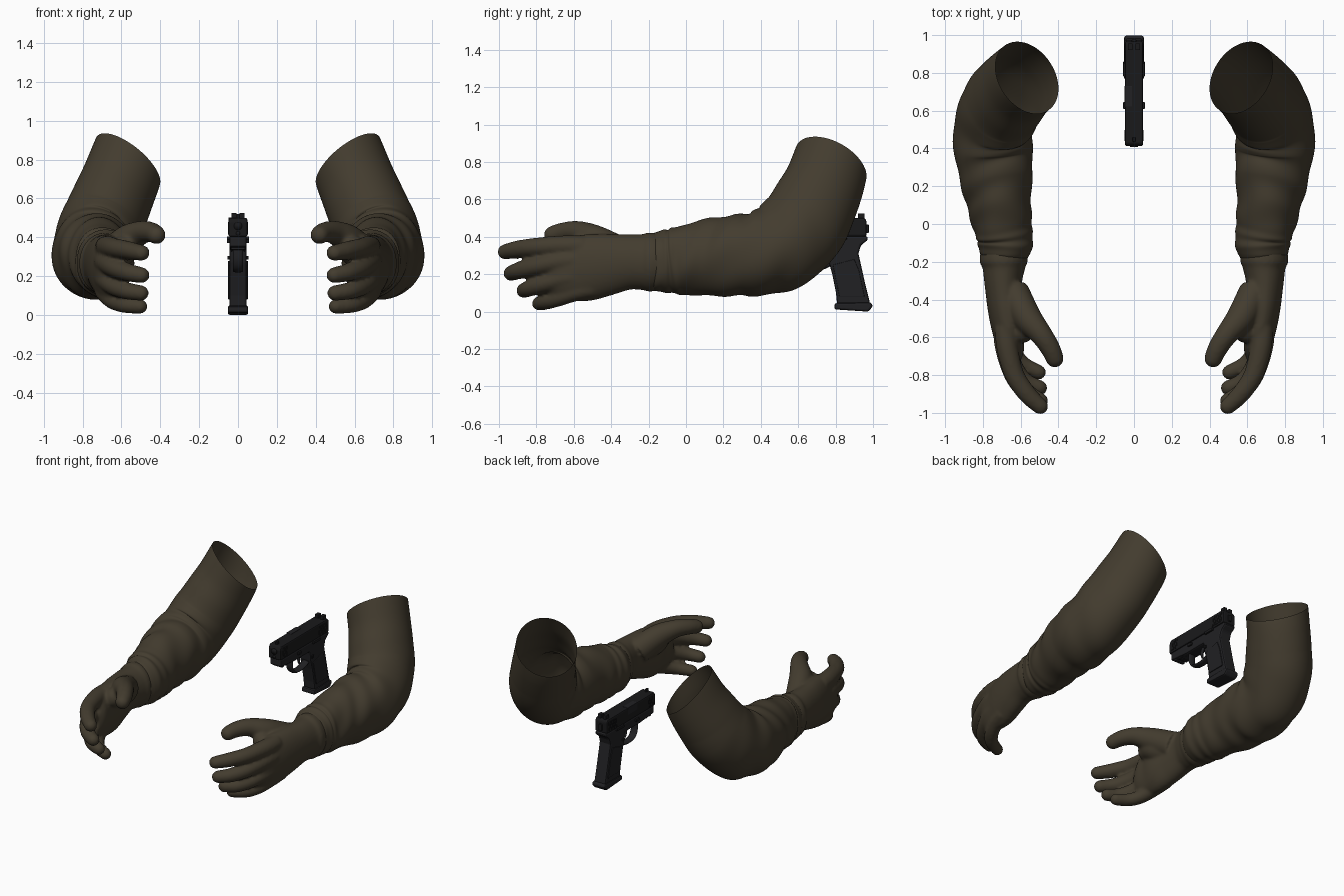
import bpy, bmesh, math
from mathutils import Vector

cube = bpy.data.objects.get("Cube")
if cube:
    bpy.data.objects.remove(cube, do_unlink=True)


def material(name, rgb):
    mat = bpy.data.materials.new(name)
    mat.use_nodes = True
    mat.diffuse_color = (*rgb, 1)
    mat.node_tree.nodes["Principled BSDF"].inputs["Base Color"].default_value = (*rgb, 1)
    return mat


OLIVE = material("olive cloth", (.056, .045, .028))
FRAME = material("charcoal polymer", (.015, .015, .017))
STEEL = material("black steel", (.010, .010, .011))


def finish(name, bm, mat, smooth=False):
    bmesh.ops.recalc_face_normals(bm, faces=bm.faces)
    mesh = bpy.data.meshes.new(name)
    bm.to_mesh(mesh)
    bm.free()
    mesh.materials.append(mat)
    for poly in mesh.polygons:
        poly.use_smooth = smooth
    obj = bpy.data.objects.new(name, mesh)
    bpy.context.collection.objects.link(obj)
    return obj


def spline(sections, steps):
    """Smooth interpolation of (x, y, z, radius a, radius b) sections."""
    pts = [sections[0], *sections, sections[-1]]
    out = []
    for i in range(1, len(pts) - 2):
        for k in range(steps):
            t = k / steps
            out.append([b + t * ((c - a) + t * ((2*a - 5*b + 4*c - d) + t * (3*b - a - 3*c + d))) / 2
                        for a, b, c, d in zip(*pts[i - 1:i + 3])])
    return out + [list(sections[-1])]


def sweep(bm, sections, sides=20, steps=8, wrinkle=None, end_normal=None, round_tip=False, open_end=False):
    """Loft elliptical rings along a path."""
    rows = spline(sections, steps)
    centres = [Vector(r[:3]) for r in rows]
    n = len(rows)
    tangents = [(centres[min(i + 1, n - 1)] - centres[max(i - 1, 0)]).normalized() for i in range(n)]
    radii = [r[3:] for r in rows]
    if end_normal:
        for i in range(n):
            w = max(0, 1 - (n - 1 - i) / (2 * steps))
            tangents[i] = tangents[i].lerp(Vector(end_normal), w).normalized()
    if round_tip:
        tip, t, (ra, rb) = centres[-1], tangents[-1], radii[-1]
        for k in range(1, 6):
            ang = k * math.pi / 11
            centres.append(tip + t * ra * math.sin(ang))
            tangents.append(t)
            radii.append((ra * math.cos(ang), rb * math.cos(ang)))
    rings = []
    for c, t, (ra, rb) in zip(centres, tangents, radii):
        u = (Vector((1, 0, 0)) - t * t.x).normalized()
        v = t.cross(u)
        ring = []
        for j in range(sides):
            ang = math.tau * j / sides
            f = wrinkle(c, ang) if wrinkle else 1
            ring.append(bm.verts.new(c + (u * ra * math.cos(ang) + v * rb * math.sin(ang)) * f))
        rings.append(ring)
    for r0, r1 in zip(rings, rings[1:]):
        for j in range(sides):
            k = (j + 1) % sides
            bm.faces.new((r0[j], r0[k], r1[k], r1[j]))
    if not open_end:
        bm.faces.new(rings[0])
        bm.faces.new(rings[-1])


def mirror(obj):
    obj.modifiers.new("Mirror", 'MIRROR').use_mirror_merge = False


# Sleeves: bent, creased tubes, open at the shoulder end
def folds(c, a):
    fade = min(1, max(0, (.5 - c.z) / .18))
    main = math.sin(36 * c.y + 2 * math.sin(a) + 1.2 * math.sin(2 * a + 9 * c.y))
    wide = math.sin(15 * c.y + 3 * a + 2 * math.sin(a))
    cuff = math.exp(-((c.y + .08) / .05) ** 2) * math.sin(95 * c.y)
    return 1 + fade * (.02 * main + .018 * wide) + .025 * cuff


bm = bmesh.new()
sweep(bm, [(.69, -.2, .265, .1, .135), (.687, -.16, .265, .132, .16),
           (.685, -.08, .268, .147, .175), (.70, .02, .28, .16, .19),
           (.715, .14, .29, .175, .205), (.735, .28, .3, .198, .22),
           (.747, .41, .315, .207, .228), (.738, .53, .365, .21, .238),
           (.703, .625, .46, .212, .238), (.655, .688, .575, .207, .228),
           (.61, .738, .68, .203, .215), (.567, .775, .79, .205, .208)],
      sides=72, steps=14, wrinkle=folds, end_normal=(-.58, .4, .71), open_end=True)
mirror(finish("sleeves", bm, OLIVE, True))

# Gloves: wrist and palm, thumb with its web, and four fingers fused into one skin
bm = bmesh.new()
sweep(bm, [(.69, -.08, .265, .11, .14), (.69, -.19, .265, .128, .158),
           (.69, -.23, .265, .114, .15), (.692, -.31, .265, .1, .148),
           (.68, -.43, .25, .097, .167), (.665, -.53, .235, .094, .178),
           (.66, -.61, .228, .08, .17), (.65, -.68, .235, .068, .15),
           (.645, -.72, .245, .045, .12)], sides=32)
digits = {
    "thumb": [(.64, -.36, .31, .085, .095), (.57, -.49, .385, .078, .08),
              (.495, -.58, .425, .06, .06), (.445, -.655, .425, .053, .052),
              (.42, -.712, .412, .048, .047)],
    "web": [(.64, -.4, .3, .07, .09), (.595, -.5, .335, .075, .085),
            (.59, -.57, .345, .06, .065)],
    "index": [(.68, -.55, .35, .058, .057), (.67, -.66, .352, .057, .055),
              (.632, -.8, .345, .052, .05), (.565, -.9, .333, .049, .047),
              (.497, -.965, .32, .043, .041)],
    "middle": [(.69, -.55, .275, .057, .058), (.68, -.66, .27, .055, .055),
               (.635, -.8, .243, .052, .05), (.57, -.89, .22, .048, .046),
               (.497, -.935, .205, .042, .041)],
    "ring": [(.69, -.53, .19, .057, .057), (.68, -.64, .18, .054, .053),
             (.635, -.76, .147, .05, .048), (.575, -.835, .125, .046, .044),
             (.5, -.867, .113, .041, .04)],
    "little": [(.69, -.5, .13, .052, .057), (.675, -.59, .105, .049, .049),
               (.64, -.68, .073, .046, .045), (.585, -.745, .053, .043, .042),
               (.505, -.785, .044, .039, .038)],
}
for path in digits.values():
    sweep(bm, path, round_tip=True)
gloves = finish("gloves", bm, OLIVE, True)
skin = gloves.modifiers.new("Skin", 'REMESH')
skin.mode = 'VOXEL'
skin.voxel_size = .01
skin.use_smooth_shade = True
relax = gloves.modifiers.new("Relax", 'SMOOTH')
relax.factor = .5
relax.iterations = 6
mirror(gloves)


# Pistol parts: side profiles (y, z) given thickness along x
def plate(name, profile, half, mat, bevel=0.0, x=0.0):
    bm = bmesh.new()
    left = [bm.verts.new((x + half, y, z)) for y, z in profile]
    right = [bm.verts.new((x - half, y, z)) for y, z in profile]
    bm.faces.new(left)
    bm.faces.new(right[::-1])
    for i in range(len(profile)):
        j = (i + 1) % len(profile)
        bm.faces.new((left[i], right[i], right[j], left[j]))
    obj = finish(name, bm, mat)
    if bevel:
        mod = obj.modifiers.new("Bevel", 'BEVEL')
        mod.width = bevel
        mod.segments = 2
        mod.limit_method = 'ANGLE'
    return obj


def box(name, y0, y1, z0, z1, half, mat, bevel=0.0, x=0.0, lean=0.0):
    return plate(name, [(y0, z0), (y1, z0), (y1 + lean, z1), (y0 + lean, z1)], half, mat, bevel, x)


def rod(name, sections, mat, sides=16):
    bm = bmesh.new()
    sweep(bm, sections, sides=sides)
    return finish(name, bm, mat, True)


plate("slide", [(.413, .402), (.413, .475), (.425, .5), (.955, .5), (.966, .485), (.966, .402)],
      .048, STEEL, .011)
plate("frame_and_grip", [(.425, .405), (.425, .35), (.58, .335), (.755, .335), (.762, .27),
                         (.782, .2), (.802, .1), (.808, .04), (.985, .04), (.96, .14),
                         (.94, .23), (.922, .31), (.935, .355), (.975, .385), (.968, .405)],
      .045, FRAME, .014)
plate("magazine_base", [(.795, .045), (.793, .012), (.975, 0), (1, .03), (.988, .05)], .052, FRAME, .01)
for side, name in ((1, "left"), (-1, "right")):
    plate(name + "_grip_panel", [(.785, .25), (.82, .08), (.955, .08), (.925, .22), (.9, .28)],
          .006, FRAME, .004, side * .045)
    box(name + "_safety_lever", .78, .86, .385, .405, .007, STEEL, .003, side * .05)
    box(name + "_takedown_lever", .61, .645, .37, .39, .007, STEEL, .003, side * .05)
    box(name + "_magazine_catch", .77, .79, .285, .305, .006, STEEL, .002, side * .047)

# Slide grooves, rail teeth, port and sights
for i in range(7):
    box("rear_serration", .85 + i * .014, .857 + i * .014, .415, .48, .0505, STEEL, lean=.008)
for i in range(4):
    box("front_serration", .44 + i * .014, .447 + i * .014, .415, .48, .0505, STEEL, lean=.008)
for i in range(3):
    box("rail_tooth", .45 + i * .04, .47 + i * .04, .337, .362, .036, FRAME)
box("ejection_port", .62, .73, .45, .502, .02, FRAME, .002, -.0295)
box("front_sight", .435, .46, .495, .52, .007, STEEL, .002)
for x in (-.02, .02):
    box("rear_sight", .92, .955, .495, .525, .013, STEEL, .002, x)
box("hammer", .955, .978, .42, .465, .012, STEEL, .004)

# Barrel, guide rod, trigger and its guard
rod("barrel", [(0, .407, .458, .021, .021), (0, .46, .458, .021, .021)], STEEL)
rod("guide_rod", [(0, .41, .42, .011, .011), (0, .46, .42, .011, .011)], STEEL)
rod("trigger", [(0, .705, .345, .011, .011), (0, .688, .3, .01, .009), (0, .697, .265, .009, .006)], FRAME)
rod("trigger_guard", [(0, .585, .345, .027, .01), (0, .588, .28, .027, .01), (0, .62, .237, .027, .01),
                      (0, .69, .228, .027, .01), (0, .745, .24, .027, .01), (0, .79, .265, .027, .01)],
    FRAME, 12)
